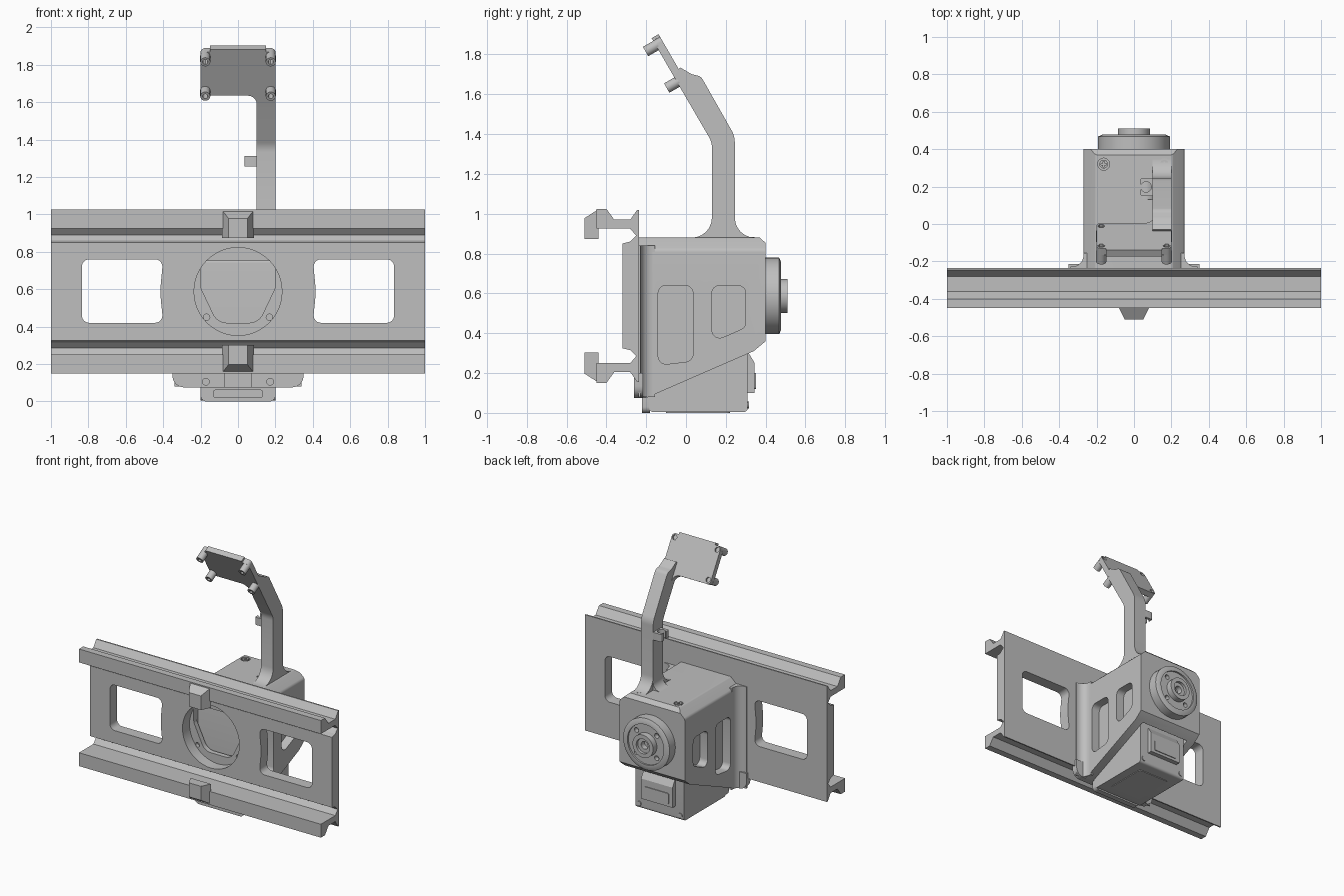
import bpy, bmesh, math
from mathutils import Matrix, Vector

cube = bpy.data.objects.get("Cube")
if cube:
    bpy.data.objects.remove(cube, do_unlink=True)

grey = bpy.data.materials.new("plain_grey")
grey.use_nodes = True
grey.diffuse_color = (0.52, 0.52, 0.52, 1)
grey.node_tree.nodes["Principled BSDF"].inputs["Base Color"].default_value = (0.52, 0.52, 0.52, 1)


def finish(name, bm):
    bmesh.ops.recalc_face_normals(bm, faces=bm.faces)
    me = bpy.data.meshes.new(name)
    bm.to_mesh(me)
    bm.free()
    shade(me)
    me.materials.append(grey)
    ob = bpy.data.objects.new(name, me)
    bpy.context.collection.objects.link(ob)
    return ob


def shade(me):
    for p in me.polygons:
        p.use_smooth = True
    me.set_sharp_from_angle(angle=math.radians(30))


def rounded(pts, default=0.0, steps=6):
    """Round polygon corners; a point may carry its own radius."""
    out = []
    for i, p in enumerate(pts):
        c = Vector(p[:2])
        r = p[2] if len(p) > 2 else default
        a = (Vector(pts[i - 1][:2]) - c).normalized()
        b = (Vector(pts[(i + 1) % len(pts)][:2]) - c).normalized()
        half = a.angle(b) / 2
        if r <= 0 or half > 1.55:
            out.append(c)
            continue
        mid = c + (a + b).normalized() * (r / math.sin(half))
        t = r / math.tan(half)
        u, v = (c + a * t - mid).normalized(), (c + b * t - mid).normalized()
        for k in range(steps + 1):
            out.append(mid + u.slerp(v, k / steps).normalized() * r)
    return out


def rect(x0, x1, y0, y1):
    return [(x0, y0), (x1, y0), (x1, y1), (x0, y1)]


def prism(name, pts, axis, lo, hi, radius=0.0):
    """Extrude a profile along x (y,z), y (x,z) or z (x,y)."""
    place = {"x": lambda a, b, c: (c, a, b), "y": lambda a, b, c: (a, c, b),
             "z": lambda a, b, c: (a, b, c)}[axis]
    prof = rounded(pts, radius)
    bm = bmesh.new()
    ends = [[bm.verts.new(place(p[0], p[1], c)) for p in prof] for c in (lo, hi)]
    for e in ends:
        bm.faces.new(e)
    n = len(prof)
    for i in range(n):
        j = (i + 1) % n
        bm.faces.new((ends[0][i], ends[0][j], ends[1][j], ends[1][i]))
    return finish(name, bm)


def disc(name, a, b, r, axis, lo, hi, n=32):
    pts = [(a + r * math.cos(math.tau * k / n), b + r * math.sin(math.tau * k / n)) for k in range(n)]
    return prism(name, pts, axis, lo, hi)


def cut(ob, *cutters):
    """Subtract helper solids and remove them."""
    for c in cutters:
        m = ob.modifiers.new("cut", "BOOLEAN")
        m.operation, m.solver, m.object = "DIFFERENCE", "EXACT", c
    bpy.context.view_layer.update()
    me = bpy.data.meshes.new_from_object(ob.evaluated_get(bpy.context.evaluated_depsgraph_get()))
    ob.modifiers.clear()
    ob.data = me
    shade(me)
    for c in cutters:
        bpy.data.objects.remove(c, do_unlink=True)
    return ob


MID = 0.5875  # height of the rail's mirror line and of the output shaft

# Rail: one symmetric profile with windows and a round opening
top = [(-0.235, 1.02), (-0.245, 1.02), (-0.28, 0.97), (-0.36, 0.97), (-0.40, 1.025), (-0.45, 1.025),
       (-0.45, 0.925), (-0.28, 0.925), (-0.25, 0.89), (-0.28, 0.86), (-0.32, 0.85)]
rail = prism("rail", top + [(y, 2 * MID - z) for y, z in reversed(top)], "x", -1, 1)
cutters = [disc("cutter", 0, MID, 0.235, "y", -0.4, -0.2, 48)]
for s in (-1, 1):
    window = [(s * 0.4, 0.42, 0.04), (s * 0.835, 0.42, 0.04), (s * 0.835, 0.76, 0.04),
              (s * 0.4, 0.76, 0.04), (s * 0.417, MID, 0.5)]
    cutters.append(prism("cutter", window, "y", -0.4, -0.2))
cut(rail, *cutters)

# Tapered stops on the rail front
for name, s in (("upper_stop", 1), ("lower_stop", -1)):
    bm = bmesh.new()
    for y, w, hi in ((-0.44, 0.085, 0.435), (-0.51, 0.05, 0.39)):
        for x in (-w, w):
            for h in (0.285, hi):
                bm.verts.new((x, y, MID + s * h))
    bmesh.ops.convex_hull(bm, input=bm.verts)
    finish(name, bm)

# Housing with slanted underside, servo cavity and side windows
side = [(-0.27, 0.0), (-0.27, 0.82, 0.03), (-0.205, 0.88, 0.02),
        (0.205, 0.88, 0.02), (0.27, 0.82, 0.03), (0.27, 0.0)]
housing = prism("housing", side, "y", -0.237, 0.4)
under = [(-0.4, -0.1), (-0.4, 0.075), (-0.2, 0.075), (0.34, 0.31), (0.4, 0.36), (0.5, 0.36), (0.5, -0.1)]
port = [(-0.2, 0.75, 0.03), (0.2, 0.75, 0.03), (0.2, 0.61, 0.05), (0.11, 0.42, 0.08),
        (-0.11, 0.42, 0.08), (-0.2, 0.61, 0.05)]
cutters = [prism("cutter", under, "x", -1, 1),
           prism("cutter", rect(-0.205, 0.205, -0.2, 0.34), "z", -0.1, 0.77),
           prism("cutter", port, "y", -0.3, -0.15),
           prism("cutter", [(-0.14, 0.24), (0.035, 0.26), (0.035, 0.64), (-0.14, 0.64)], "x", -1, 1, 0.04),
           prism("cutter", [(0.13, 0.355), (0.3, 0.43), (0.3, 0.64), (0.13, 0.64)], "x", -1, 1, 0.04),
           prism("cutter", [(0.37, 0.9), (0.37, 0.88), (0.41, 0.845), (0.45, 0.9)], "x", -1, 1)]
for s in (-1, 1):
    cutters.append(disc("cutter", s * 0.162, 0.32, 0.032, "z", 0.865, 0.95))
    cutters.append(disc("cutter", s * 0.168, 0.45, 0.017, "y", -0.3, -0.21, 16))
cut(housing, *cutters)

# Mounting lip below the rail
lip = [(-0.35, 0.2), (-0.35, 0.075, 0.06), (-0.07, 0.075), (-0.07, 0.18),
       (0.07, 0.18), (0.07, 0.075), (0.35, 0.075, 0.06), (0.35, 0.2)]
lip = prism("mounting_lip", lip, "y", -0.26, -0.215)
cut(lip, *[disc("cutter", s * 0.172, 0.105, 0.018, "y", -0.3, -0.23, 16) for s in (-1, 1)])

for side_name, s in (("left", 1), ("right", -1)):
    # Flare joining the housing wall to the rail
    flare = [(0.25, -0.238), (0.34, -0.238), (0.34, -0.228), (0.27, -0.228, 0.06), (0.27, -0.155), (0.25, -0.155)]
    prism(side_name + "_flare", [(s * p[0],) + p[1:] for p in flare], "z", 0.08, 0.84)
    # Cross-slotted screw in the housing top
    screw = disc(side_name + "_top_screw", s * 0.162, 0.32, 0.023, "z", 0.86, 0.882, 20)
    x = s * 0.162
    cut(screw, prism("cutter", rect(x - 0.015, x + 0.015, 0.316, 0.324), "z", 0.873, 0.9),
        prism("cutter", rect(x - 0.004, x + 0.004, 0.305, 0.335), "z", 0.873, 0.9))
    # Screws in the servo's rear foot
    disc(side_name + "_foot_screw", s * 0.17, 0.04, 0.018, "y", 0.3, 0.317, 16)

# Servo body, front cap and rear connector
prism("servo_body", [(-0.185, 0.005), (0.31, 0.005), (0.31, 0.76), (-0.185, 0.76)], "x", -0.2, 0.2, 0.02)
cap = prism("servo_front_cap", rect(-0.2, 0.2, 0.0, 0.14), "y", -0.22, -0.18, 0.03)
cut(cap, prism("cutter", rect(-0.13, 0.13, 0.02, 0.06), "y", -0.3, -0.205, 0.01))
prism("servo_base_plate", rect(-0.13, 0.13, -0.1, 0.22), "z", 0, 0.01, 0.02)
prism("servo_connector", [(0.3, 0.1), (0.345, 0.1), (0.345, 0.25), (0.315, 0.3), (0.3, 0.3)], "x", -0.13, 0.13)
prism("connector_ridge", rect(-0.1, 0.1, 0.12, 0.2), "y", 0.34, 0.351, 0.01)

# Output horn, turned about the shaft axis
bm = bmesh.new()
profile = [(0, 0.39), (0.192, 0.39), (0.192, 0.468), (0.168, 0.478), (0.15, 0.478), (0.15, 0.465), (0.085, 0.465),
           (0.085, 0.51), (0.055, 0.51), (0.055, 0.49), (0.028, 0.49), (0.028, 0.45), (0, 0.45)]
vs = [bm.verts.new((r, y, MID)) for r, y in profile]
es = [bm.edges.new(e) for e in zip(vs, vs[1:])]
bmesh.ops.spin(bm, geom=vs + es, cent=(0, 0, MID), axis=(0, 1, 0), angle=math.tau, steps=48)
bmesh.ops.remove_doubles(bm, verts=bm.verts, dist=0.0001)
horn = finish("output_horn", bm)
cut(horn, *[disc("cutter", 0.118 * math.cos(a), MID + 0.118 * math.sin(a), 0.018, "y", 0.43, 0.6, 16)
            for a in (math.pi / 4 + k * math.pi / 2 for k in range(4))])

# Bent arm with flared foot
arm = [(0.02, 0.86), (0.02, 0.88), (0.13, 0.88, 0.1), (0.13, 1.36, 0.1), (-0.03, 1.635), (-0.06, 1.69),
       (-0.03, 1.735), (0.03, 1.70, 0.05), (0.075, 1.69, 0.04), (0.245, 1.39, 0.12),
       (0.245, 0.88, 0.1), (0.36, 0.88), (0.36, 0.86)]
prism("arm", arm, "x", 0.1, 0.2)
prism("arm_foot_flare", [(0.04, 0.87), (0.04, 0.88), (0.1, 0.88, 0.055), (0.1, 0.94), (0.12, 0.94), (0.12, 0.87)],
      "y", 0.13, 0.245)

# Cable hook on the arm
hook = prism("cable_hook", rect(0.035, 0.11, 0.15, 0.245), "z", 1.255, 1.312, 0.01)
cut(hook, disc("cutter", 0.065, 0.198, 0.028, "z", 1.2, 1.4, 20),
    prism("cutter", rect(0.0, 0.06, 0.185, 0.211), "z", 1.2, 1.4))

# Tilted head plate with four hollow pegs
tilt = Matrix.Translation((0, -0.03, 1.635)) @ Matrix.Rotation(math.radians(30), 4, "X")
plate = [(-0.2, 0, 0.025), (0.1, 0, 0.05), (0.1, -0.075), (0.2, -0.075),
         (0.2, 0.27, 0.025), (0.15, 0.27), (0.15, 0.285), (-0.15, 0.285), (-0.15, 0.27), (-0.2, 0.27, 0.025)]
head = [prism("head_plate", plate, "y", 0, 0.04)]
for s in (-1, 1):
    for v in (0.03, 0.242):
        peg = disc("head_peg", s * 0.175, v, 0.027, "y", -0.06, 0.01, 20)
        head.append(cut(peg, disc("cutter", s * 0.175, v, 0.014, "y", -0.1, -0.01, 12)))
        cut(head[0], disc("cutter", s * 0.175, v, 0.019, "y", 0.025, 0.1, 6))
for ob in head:
    ob.data.transform(tilt)
